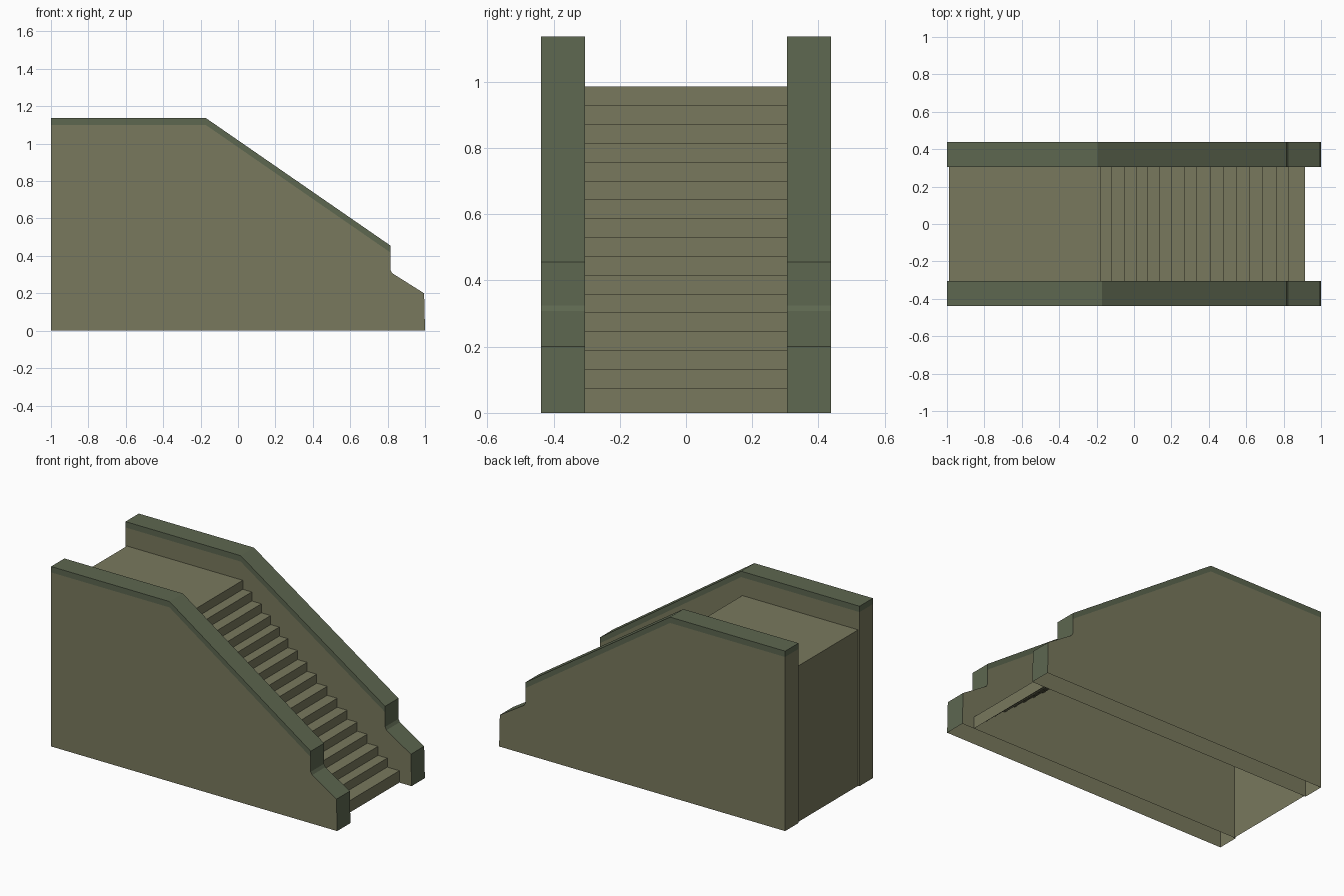
import bpy
import bmesh

if "Cube" in bpy.data.objects:
    bpy.data.objects.remove(bpy.data.objects["Cube"])


def material(name, rgb):
    m = bpy.data.materials.new(name)
    m.diffuse_color = (*rgb, 1)
    m.use_nodes = True
    m.node_tree.nodes["Principled BSDF"].inputs["Base Color"].default_value = m.diffuse_color
    return m


stone = material("stone", (0.19, 0.19, 0.11))
coping = material("coping", (0.11, 0.135, 0.08))


def finish(name, bm, mats):
    me = bpy.data.meshes.new(name)
    bm.to_mesh(me)
    bm.free()
    for m in mats:
        me.materials.append(m)
    ob = bpy.data.objects.new(name, me)
    bpy.context.collection.objects.link(ob)
    return ob


def sweep(bm, profile, y0, y1):
    """Run an x-z profile across y; returns both vertex rows and the faces."""
    a = [bm.verts.new((x, y0, z)) for x, z in profile]
    b = [bm.verts.new((x, y1, z)) for x, z in profile]
    faces = [bm.faces.new((a[i], b[i], b[i + 1], a[i + 1]))
             for i in range(len(profile) - 1)]
    return a, b, faces


# Steps, landing and back wall: an open-bottomed folded sheet
edges = [0.915, 0.83, 0.765, 0.69, 0.62, 0.55, 0.48, 0.41, 0.337,
         0.27, 0.203, 0.135, 0.075, 0.015, -0.05, -0.117, -0.18]
rise = 0.0569
profile = [(edges[0], 0)]
for i, x in enumerate(edges):
    z = 0.075 + rise * i
    profile.append((x, z))
    profile.append((edges[i + 1] if i + 1 < len(edges) else -0.99, z))
profile.append((-0.99, 0))
bm = bmesh.new()
sweep(bm, profile, -0.305, 0.305)
finish("steps_and_landing", bm, [stone])


# Side walls: hollow, open below, with a coloured coping on top
def side_wall(name, y0, y1, kink):
    band = 0.037
    top = 1.137
    outline = [(1.0, 0), (0.995, 0.2), (0.825, 0.307), (0.815, 0.325),
               (0.815, 0.455), (kink, top), (-1, top), (-1, top - band), (-1, 0)]
    bm = bmesh.new()
    a, b, faces = sweep(bm, outline, y0, y1)
    for f in faces[:-1]:
        f.material_index = 1
    for row, y, flip in ((a, y0, False), (b, y1, True)):
        # lower edge of the coping band
        p = bm.verts.new((0.815, y, 0.455 - band))
        q = bm.verts.new((kink, y, top - band))
        polys = [(row[:4] + [p, q, row[7], row[8]], 0),
                 ([p, row[4], row[5], q], 1),
                 ([q, row[5], row[6], row[7]], 1)]
        for vs, mat in polys:
            f = bm.faces.new(vs[::-1] if flip else vs)
            f.material_index = mat
    # join the front riser to the band corner
    bmesh.ops.remove_doubles(bm, verts=bm.verts, dist=1e-5)
    finish(name, bm, [stone, coping])


side_wall("near_side_wall", -0.438, -0.305, -0.172)
side_wall("far_side_wall", 0.305, 0.438, -0.195)
